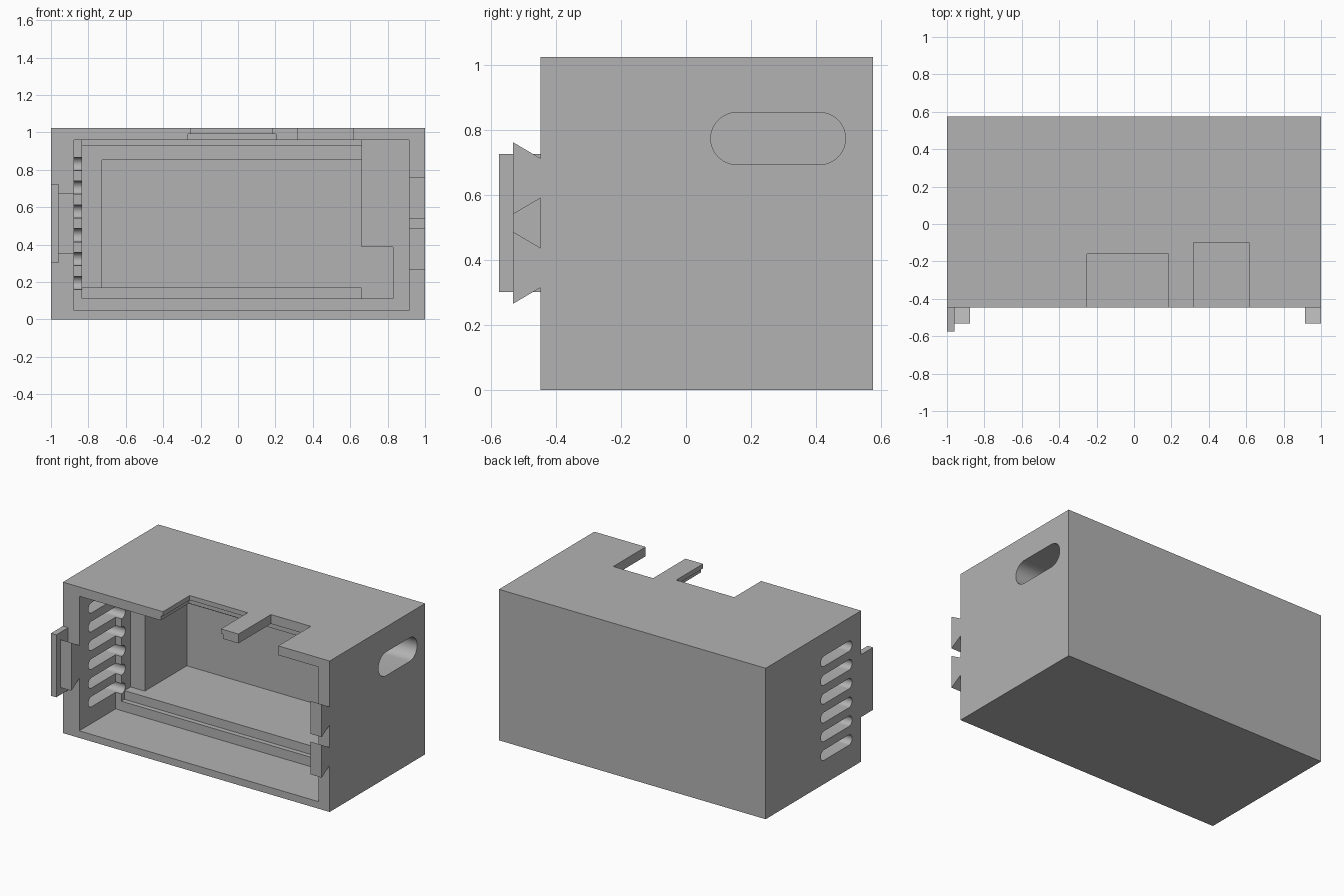
import bpy, bmesh, math
from mathutils import Vector

if "Cube" in bpy.data.objects:
    bpy.data.objects.remove(bpy.data.objects["Cube"])

grey = bpy.data.materials.new("grey plastic")
grey.diffuse_color = (0.45, 0.45, 0.45, 1)
grey.use_nodes = True
grey.node_tree.nodes["Principled BSDF"].inputs["Base Color"].default_value = grey.diffuse_color


def prism(name, outline, x0, x1):
    """Extrude a (y, z) outline along x."""
    bm = bmesh.new()
    face = bm.faces.new([bm.verts.new((x0, y, z)) for y, z in outline])
    ext = bmesh.ops.extrude_face_region(bm, geom=[face])
    verts = [g for g in ext["geom"] if isinstance(g, bmesh.types.BMVert)]
    bmesh.ops.translate(bm, vec=Vector((x1 - x0, 0, 0)), verts=verts)
    bmesh.ops.recalc_face_normals(bm, faces=bm.faces)
    mesh = bpy.data.meshes.new(name)
    bm.to_mesh(mesh)
    bm.free()
    mesh.materials.append(grey)
    ob = bpy.data.objects.new(name, mesh)
    bpy.context.collection.objects.link(ob)
    return ob


def box(name, x0, x1, y0, y1, z0, z1):
    return prism(name, [(y0, z0), (y1, z0), (y1, z1), (y0, z1)], x0, x1)


def stadium(y0, y1, z0, z1, n=16):
    """Slot outline with round ends."""
    r, zc = (z1 - z0) / 2, (z0 + z1) / 2
    pts = []
    for yc, start in ((y1 - r, -math.pi / 2), (y0 + r, math.pi / 2)):
        for i in range(n + 1):
            a = start + math.pi * i / n
            pts.append((yc + r * math.cos(a), zc + r * math.sin(a)))
    return pts


def cut(target, cutter):
    mod = target.modifiers.new("cut", "BOOLEAN")
    mod.operation, mod.solver, mod.object = "DIFFERENCE", "EXACT", cutter
    cutter.hide_render = True
    bpy.context.view_layer.objects.active = target
    bpy.ops.object.modifier_apply(modifier=mod.name)
    bpy.data.objects.remove(cutter)


F, B, H = -0.447, 0.575, 1.023   # front, back and top of the case
case = box("case", -1, 1, F, B, 0, H)

# Stepped interior, from the front opening to the deep cavity
cut(case, box("opening", -0.877, 0.915, F - 0.1, -0.058, 0.048, 0.96))
cut(case, box("shelf_step", -0.834, 0.66, -0.1, -0.025, 0.112, 0.96))
cut(case, box("inner_step", -0.834, 0.66, -0.1, 0.04, 0.171, 0.928))
cut(case, box("deep_cavity", -0.727, 0.66, -0.1, 0.49, 0.171, 0.853))
cut(case, box("side_pocket", 0.6, 0.83, -0.1, 0.49, 0.171, 0.388))
cut(case, box("side_pocket_base", 0.66, 0.83, -0.1, 0.49, 0.112, 0.2))

# Notches in the top panel, the left one rebated underneath
cut(case, box("left_notch", -0.25, 0.185, F - 0.1, -0.16, 0.9, 1.1))
cut(case, box("left_notch_rebate", -0.266, 0.202, F - 0.1, -0.145, 0.9, 0.992))
cut(case, box("right_notch", 0.317, 0.615, F - 0.1, -0.10, 0.9, 1.1))

# Vent slots on the left, long opening on the right
for i in range(6):
    z = 0.196 + 0.1272 * i
    cut(case, prism("vent", stadium(-0.35, -0.015, z - 0.035, z + 0.035), -1.1, -0.834))
cut(case, prism("side_opening", stadium(0.076, 0.49, 0.693, 0.853, 24), 0.6, 1.1))

# Dovetail joints on the front edge
def dovetail(name, x0, x1, z0, z1):
    tip, s = -0.532, 0.05
    return prism(name, [(F, z0 + s), (tip, z0), (tip, z1), (F, z1 - s)], x0, x1)


dovetail("upper_tooth", 0.915, 1, 0.54, 0.762)
dovetail("lower_tooth", 0.915, 1, 0.265, 0.487)
dovetail("left_block", -0.96, -0.877, 0.352, 0.677)
box("left_plate", -1, -0.96, -0.575, F, 0.302, 0.725)

# Smooth the round slot ends, keep edges sharp
bpy.ops.object.select_all(action="DESELECT")
case.select_set(True)
bpy.context.view_layer.objects.active = case
bpy.ops.object.shade_smooth_by_angle(angle=math.radians(30))
